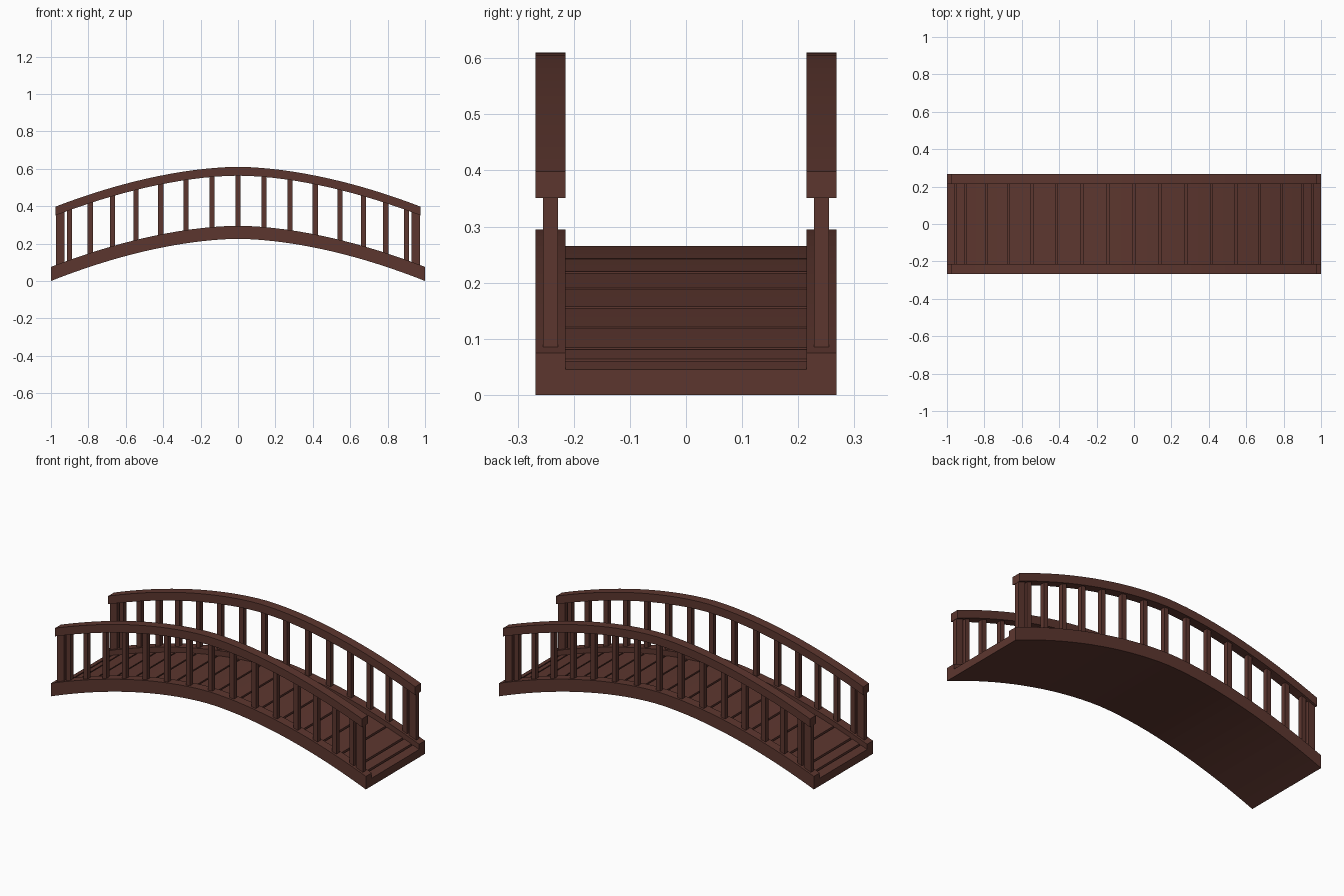
import bpy, bmesh

if "Cube" in bpy.data.objects:
    bpy.data.objects.remove(bpy.data.objects["Cube"])

mat = bpy.data.materials.new("dark_wood")
mat.diffuse_color = (0.108, 0.037, 0.028, 1)
mat.use_nodes = True
mat.node_tree.nodes["Principled BSDF"].inputs["Base Color"].default_value = mat.diffuse_color

HALF = [0.139, 0.278, 0.413, 0.545, 0.67, 0.79, 0.9]
BALUSTERS = [-x for x in reversed(HALF)] + [0] + HALF


def drop(x, h=0.222):
    """How far the arch has fallen below its crown at x."""
    return h * abs(x) ** 1.76


def finish(name, bm):
    bmesh.ops.recalc_face_normals(bm, faces=bm.faces)
    mesh = bpy.data.meshes.new(name)
    bm.to_mesh(mesh)
    bm.free()
    mesh.materials.append(mat)
    ob = bpy.data.objects.new(name, mesh)
    bpy.context.collection.objects.link(ob)
    return ob


def add_beam(bm, xs, y0, y1, bottom, top):
    """Rectangular beam swept through the stations xs; bottom/top are functions of x."""
    rings = [[bm.verts.new(p) for p in ((x, y0, bottom(x)), (x, y1, bottom(x)),
                                        (x, y1, top(x)), (x, y0, top(x)))] for x in xs]
    for a, b in zip(rings, rings[1:]):
        for i in range(4):
            j = (i + 1) % 4
            bm.faces.new((a[i], a[j], b[j], b[i]))
    bm.faces.new(rings[0])
    bm.faces.new(rings[-1])


def stations(a, b, n):
    return [a + (b - a) * i / n for i in range(n + 1)]


def underside(x):
    return 0.225 - drop(x, 0.225)


def deck_top(x):
    return 0.265 - drop(x, 0.22)


def stringer_top(x):
    return 0.295 - drop(x, 0.22)


def rail_top(x):
    return 0.61 - drop(x)


def rail_bottom(x):
    return 0.563 - drop(x)


# solid arched slab under the planks
bm = bmesh.new()
add_beam(bm, stations(-1, 1, 32), -0.215, 0.215, underside, lambda x: deck_top(x) - 0.012)
finish("deck_slab", bm)

# planks with narrow gaps
bm = bmesh.new()
edges = [-1, -0.955] + BALUSTERS + [0.955, 1]
for a, b in zip(edges, edges[1:]):
    start = a if a == -1 else a + 0.005
    end = b if b == 1 else b - 0.005
    add_beam(bm, stations(start, end, 2), -0.215, 0.215,
             lambda x: deck_top(x) - 0.014, deck_top)
finish("deck_planks", bm)

for side, s in (("front", -1), ("back", 1)):
    # side stringer
    bm = bmesh.new()
    add_beam(bm, stations(-1, 1, 32), s * 0.215, s * 0.268, underside, stringer_top)
    finish(side + "_stringer", bm)

    # handrail
    bm = bmesh.new()
    add_beam(bm, stations(-0.975, 0.975, 32), s * 0.215, s * 0.268, rail_bottom, rail_top)
    finish(side + "_handrail", bm)

    # balusters and wider end posts, buried slightly in stringer and rail
    bm = bmesh.new()
    posts = [(x, 0.0135) for x in BALUSTERS] + [(-0.95, 0.022), (0.95, 0.022)]
    for x, w in posts:
        add_beam(bm, [x - w, x + w], s * 0.228, s * 0.255,
                 lambda t: stringer_top(t) - 0.01, lambda t: rail_bottom(t) + 0.01)
    finish(side + "_balusters", bm)
